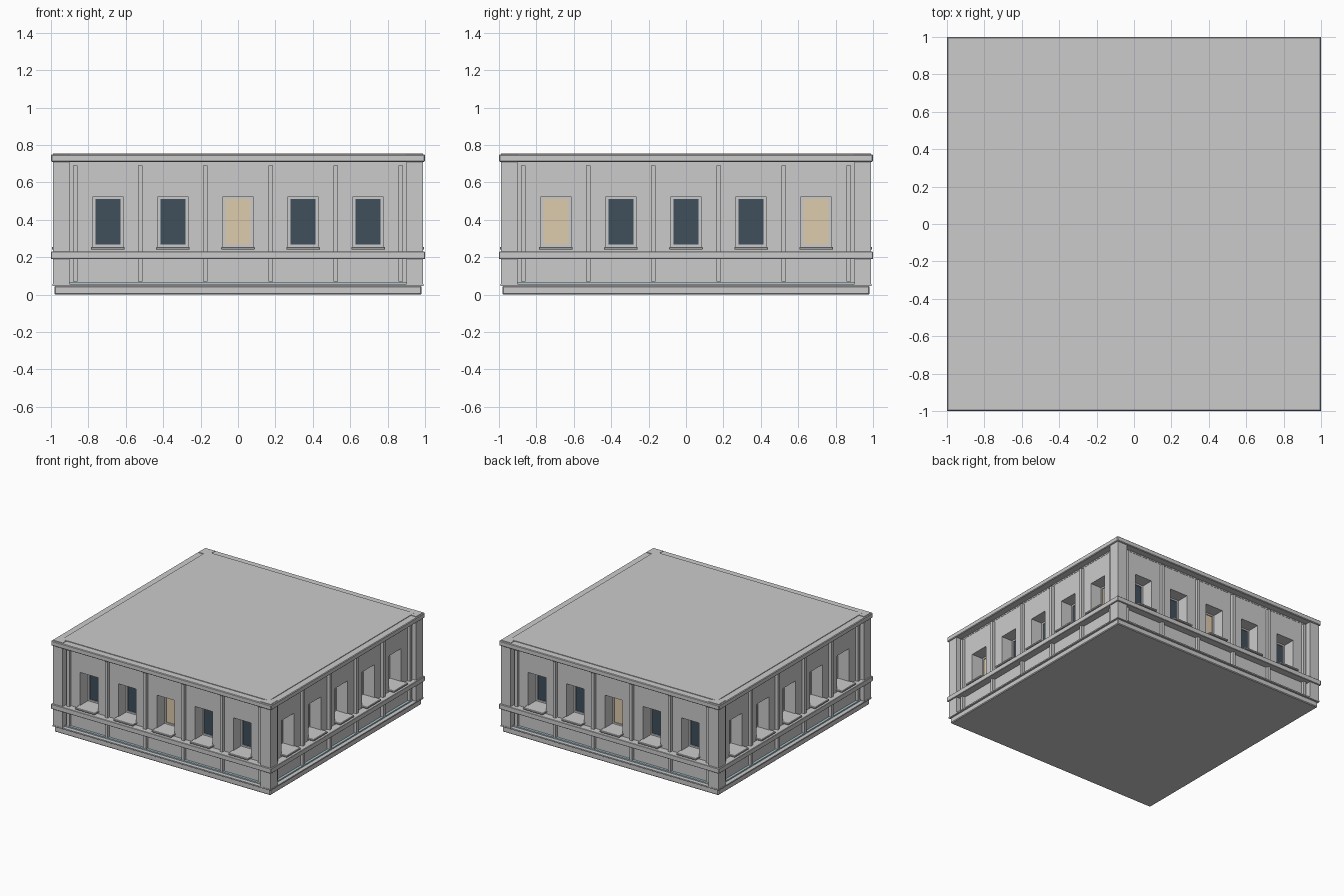
import bpy, bmesh, math
from mathutils import Matrix, Vector

if "Cube" in bpy.data.objects:
    bpy.data.objects.remove(bpy.data.objects["Cube"])


def material(name, rgb):
    m = bpy.data.materials.new(name)
    m.diffuse_color = (*rgb, 1)
    m.use_nodes = True
    m.node_tree.nodes["Principled BSDF"].inputs["Base Color"].default_value = m.diffuse_color
    return m


DARK = material("dark_glass", (0.05, 0.078, 0.105))
LIT = material("lit_glass", (0.73, 0.60, 0.42))
STRIP = material("pale_blue", (0.42, 0.58, 0.64))


def boxes(name, items, k=0, mat=None, bevel=0):
    """One object from boxes (x0, x1, y0, y1, z0, z1), turned k quarter turns about z."""
    bm = bmesh.new()
    for x0, x1, y0, y1, z0, z1 in items:
        size = Matrix.Diagonal((x1 - x0, y1 - y0, z1 - z0, 1))
        mid = Matrix.Translation(Vector((x0 + x1, y0 + y1, z0 + z1)) / 2)
        bmesh.ops.create_cube(bm, size=1, matrix=mid @ size)
    bm.transform(Matrix.Rotation(k * math.pi / 2, 4, 'Z'))
    me = bpy.data.meshes.new(name)
    bm.to_mesh(me)
    bm.free()
    ob = bpy.data.objects.new(name, me)
    bpy.context.collection.objects.link(ob)
    if mat:
        me.materials.append(mat)
    if bevel:
        mod = ob.modifiers.new("soft_edge", 'BEVEL')
        mod.width, mod.segments = bevel, 1
    return ob


STEP = 0.348
windows = [i * STEP for i in range(-2, 3)]
rib_xs = [(i - 2.5) * STEP for i in range(6)]
WALL, BACK = -0.94, -0.828      # wall face and window recess depth
Z0, Z1 = 0.255, 0.525           # window opening

# full-width slabs
boxes("base_slab", [(-.982, .982, -.982, .982, 0, .046)], bevel=.006)
boxes("base_lip", [(-.992, .992, -.992, .992, .046, .056)])
boxes("belt_course", [(-1, 1, -1, 1, .19, .23)], bevel=.003)
boxes("cornice", [(-1, 1, -1, 1, .71, .75)], bevel=.005)
boxes("roof", [(-.942, .942, -.942, .942, .70, .755)])

for k in range(4):
    # corner pillar
    boxes("corner_pillar", [(-.99, -.90, -.99, -.90, .05, .754)], k)

    # wall with five deep openings
    wall = boxes("wall", [(-.92, .92, WALL, -.78, .05, .72)], k)
    cutter = boxes("opening_cutter", [(x - .08, x + .08, -1.1, BACK, Z0 - .01, Z1) for x in windows], k)
    cutter.hide_render = True
    cutter.hide_viewport = True
    mod = wall.modifiers.new("openings", 'BOOLEAN')
    mod.object, mod.operation, mod.solver = cutter, 'DIFFERENCE', 'EXACT'
    bpy.context.view_layer.objects.active = wall
    bpy.ops.object.modifier_apply(modifier=mod.name)
    bpy.data.objects.remove(cutter)

    # vertical ribs, split by the belt
    boxes("ribs", [(x - .012, x + .012, -.965, WALL + .01, .07, .69) for x in rib_xs], k)

    # pale strip at the foot of the wall
    boxes("foot_strip", [(-.90, .90, -.96, WALL + .01, .056, .066)], k, STRIP)

    # sills
    boxes("window_sills", [(x - .09, x + .09, -.995, BACK + .01, .24, Z0) for x in windows], k, bevel=.003)

    # frames inside the recess
    frame = []
    for x in windows:
        frame += [(x - .08, x - .067, BACK - .012, BACK + .01, Z0, Z1),
                  (x + .067, x + .08, BACK - .012, BACK + .01, Z0, Z1),
                  (x - .067, x + .067, BACK - .012, BACK + .01, Z1 - .013, Z1),
                  (x - .067, x + .067, BACK - .012, BACK + .01, Z0, Z0 + .013)]
    boxes("window_frames", frame, k)

    # panes: middle one lit on front and back, outer two lit on the sides
    lit = {2} if k % 2 == 0 else {0, 4}
    for i, x in enumerate(windows):
        boxes("window_pane", [(x - .068, x + .068, BACK - .005, BACK + .01, Z0 + .01, Z1 - .01)],
              k, LIT if i in lit else DARK)
